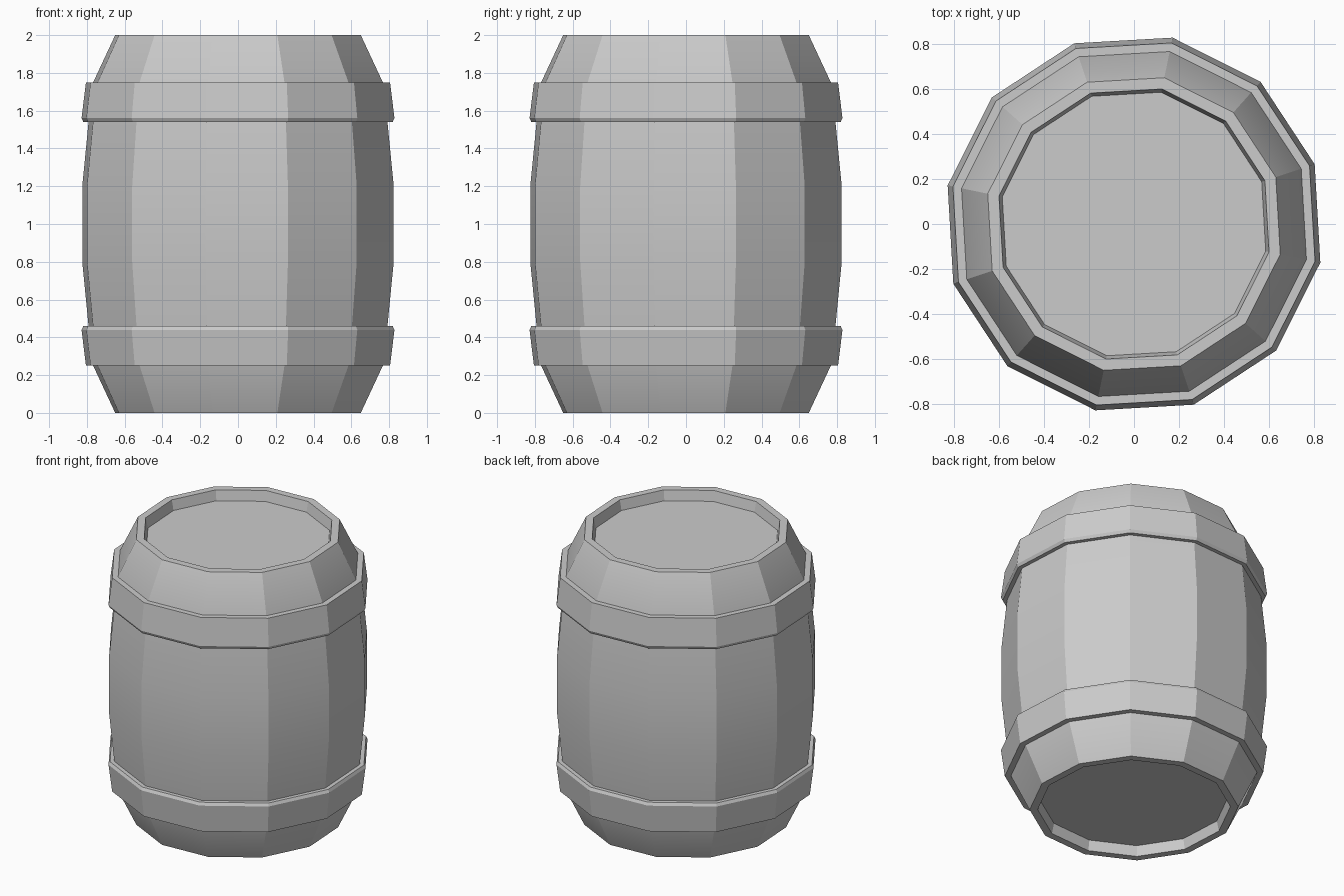
import bpy
import bmesh
from math import radians, cos, sin

if "Cube" in bpy.data.objects:
    bpy.data.objects.remove(bpy.data.objects["Cube"])

SIDES = 12
START = radians(18.3)  # the barrel is turned slightly about its axis


def lathe(name, profile, ring=False):
    """Spin (radius, z) points into a 12-sided part; ring=True closes the section."""
    bm = bmesh.new()
    loops = []
    for r, z in profile:
        loops.append([bm.verts.new((r * cos(START + radians(360 / SIDES) * i),
                                    r * sin(START + radians(360 / SIDES) * i), z))
                      for i in range(SIDES)])
    pairs = list(zip(loops, loops[1:]))
    if ring:
        pairs.append((loops[-1], loops[0]))
    for a, b in pairs:
        for i in range(SIDES):
            j = (i + 1) % SIDES
            bm.faces.new((a[i], a[j], b[j], b[i]))
    if not ring:
        bm.faces.new(loops[0])
        bm.faces.new(loops[-1])
    bmesh.ops.recalc_face_normals(bm, faces=bm.faces)
    mesh = bpy.data.meshes.new(name)
    bm.to_mesh(mesh)
    bm.free()
    obj = bpy.data.objects.new(name, mesh)
    bpy.context.collection.objects.link(obj)
    # smooth along the bulge, crisp between staves
    bpy.ops.object.select_all(action='DESELECT')
    obj.select_set(True)
    bpy.context.view_layer.objects.active = obj
    bpy.ops.object.shade_smooth_by_angle(angle=radians(25))
    return obj


def flip(profile):
    """Mirror a profile about the barrel's mid-height."""
    return [(r, 2 - z) for r, z in profile]


# Barrel body: recessed head, rim, sloped shoulder, bulging staves
lower = [(0.598, 0.07), (0.613, 0.0), (0.664, 0.0), (0.783, 0.25),
         (0.808, 0.46), (0.842, 0.80)]
lathe("barrel_body", lower + flip(lower)[::-1])

# Two hoops, mirrored top to bottom, with a chamfered inner edge
hoop = [(0.775, 0.25), (0.822, 0.25), (0.846, 0.44), (0.836, 0.46), (0.800, 0.46)]
lathe("lower_hoop", hoop, ring=True)
lathe("upper_hoop", flip(hoop), ring=True)
